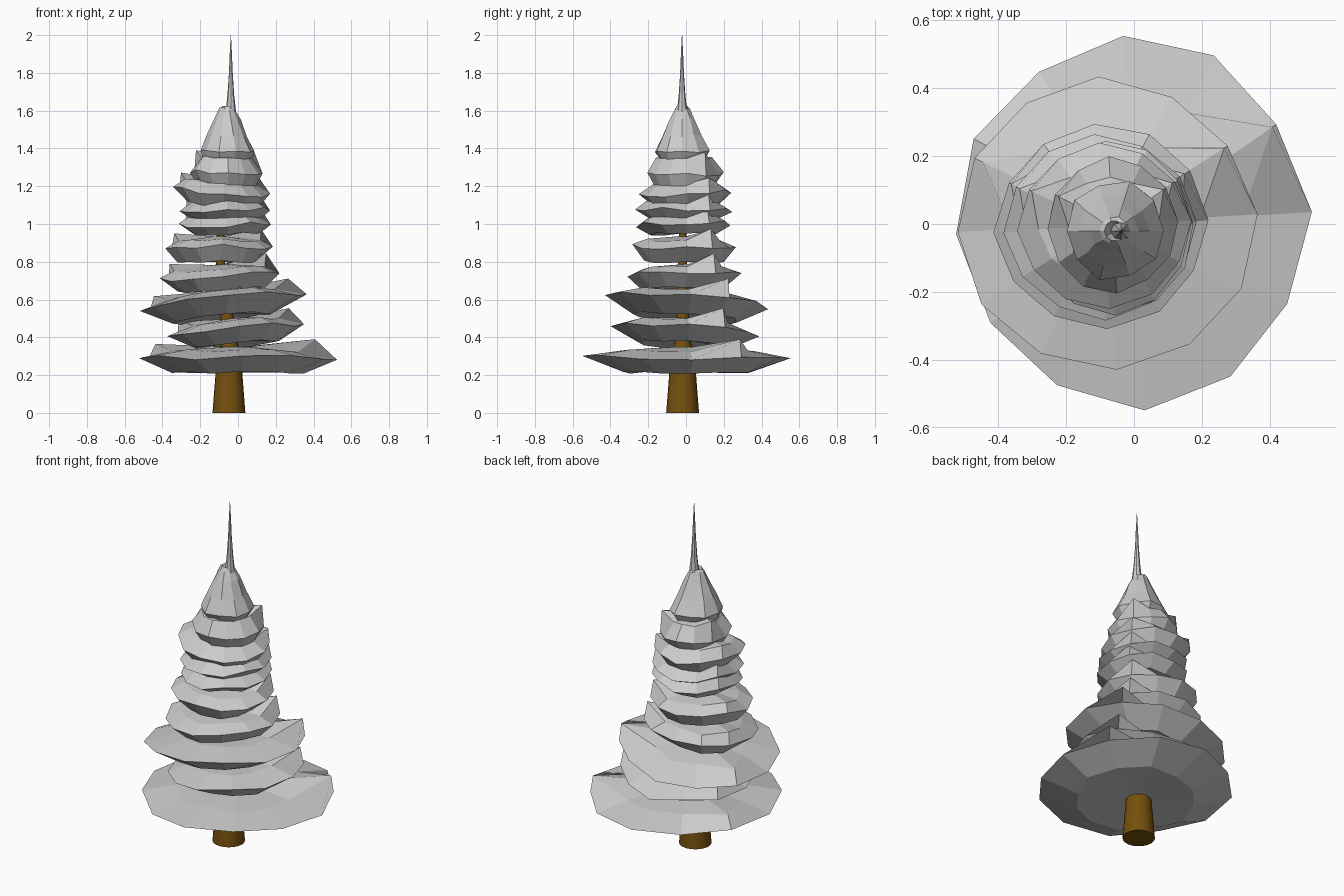
import bpy, bmesh, random
from math import sin, cos, pi

if "Cube" in bpy.data.objects:
    bpy.data.objects.remove(bpy.data.objects["Cube"])

random.seed(7)


def rings_to_object(name, rings, material=None):
    """Skin a stack of equal-sized vertex rings and cap both ends."""
    bm = bmesh.new()
    loops = [[bm.verts.new(p) for p in ring] for ring in rings]
    n = len(loops[0])
    for a, b in zip(loops, loops[1:]):
        for i in range(n):
            j = (i + 1) % n
            bm.faces.new((a[i], a[j], b[j], b[i]))
    bm.faces.new(loops[0][::-1])
    bm.faces.new(loops[-1])
    bmesh.ops.recalc_face_normals(bm, faces=bm.faces)
    mesh = bpy.data.meshes.new(name)
    bm.to_mesh(mesh)
    bm.free()
    obj = bpy.data.objects.new(name, mesh)
    bpy.context.collection.objects.link(obj)
    if material:
        mesh.materials.append(material)
    return obj


def circle(cx, cy, z, r, n, jitter=0.0):
    return [(cx + r * cos(2 * pi * i / n) * (1 + random.uniform(-jitter, jitter)),
             cy + r * sin(2 * pi * i / n) * (1 + random.uniform(-jitter, jitter)),
             z + random.uniform(-jitter, jitter) * 0.15) for i in range(n)]


# Brown trunk: thick foot, slender and slightly leaning above
brown = bpy.data.materials.new("bark_brown")
brown.diffuse_color = (0.18, 0.08, 0.004, 1)
brown.use_nodes = True
brown.node_tree.nodes["Principled BSDF"].inputs["Base Color"].default_value = brown.diffuse_color
trunk_path = [(-0.048, 0.0, 0.087), (-0.048, 0.22, 0.07), (-0.045, 0.37, 0.045),
              (-0.06, 0.52, 0.034), (-0.08, 0.66, 0.026), (-0.094, 0.81, 0.024),
              (-0.094, 0.95, 0.020), (-0.06, 1.2, 0.015), (-0.04, 1.5, 0.008)]
trunk = rings_to_object("trunk", [circle(x, -0.018, z, r, 20) for x, z, r in trunk_path], brown)
bpy.context.view_layer.objects.active = trunk
trunk.select_set(True)
bpy.ops.object.shade_smooth_by_angle()

# Branch tiers: x min/max, y min/max, then z at bottom, rim, top, and tilt in x and y
tiers = [
    (-0.525, 0.525, -0.55, 0.555, 0.215, 0.295, 0.35, 0.00, 0.00),
    (-0.375, 0.35, -0.40, 0.39, 0.36, 0.435, 0.50, 0.08, -0.04),
    (-0.52, 0.365, -0.43, 0.435, 0.50, 0.585, 0.65, 0.10, -0.06),
    (-0.415, 0.22, -0.31, 0.295, 0.655, 0.73, 0.785, 0.06, 0.03),
    (-0.385, 0.185, -0.285, 0.265, 0.80, 0.88, 0.935, 0.00, 0.00),
    (-0.315, 0.175, -0.265, 0.235, 0.95, 1.00, 1.06, 0.02, 0.02),
    (-0.31, 0.17, -0.27, 0.245, 1.03, 1.075, 1.14, 0.00, 0.00),
    (-0.345, 0.17, -0.25, 0.24, 1.10, 1.17, 1.24, -0.07, 0.02),
    (-0.255, 0.13, -0.205, 0.20, 1.18, 1.27, 1.37, -0.03, 0.00),
]
SIDES = 12
for k, (x0, x1, y0, y1, zb, zr, zt, tx, ty) in enumerate(tiers):
    cx, cy, rx, ry = (x0 + x1) / 2, (y0 + y1) / 2, (x1 - x0) / 2, (y1 - y0) / 2
    wave = [random.uniform(-0.014, 0.014) for _ in range(SIDES)]
    shoulder = 0.62 if k < 3 else 0.72
    rings = []
    # under-centre, underside, rim, upper shoulder, top centre
    for part, (f, z) in enumerate(((0.12, zb + 0.02), (shoulder, zb), (1.0, zr),
                                   (shoulder, zt - 0.02), (0.12, zt))):
        ring = []
        for i in range(SIDES):
            a = 2 * pi * i / SIDES + 0.06
            g, lift = f, 0
            if part == 2:
                g *= 1 if i % 3 == 0 else random.uniform(0.95, 1.01)
                lift = wave[i]
            elif part in (1, 3):
                g *= random.uniform(0.92, 1.08)
                lift = wave[i] * 0.5
            # steep lifted corners where the branch whorl ends, at the back
            if part == 3 and i in (1, 5):
                g = 0.93
                lift = 0.06 if i == 1 and k < 5 else 0.035
            dx, dy = rx * g * cos(a), ry * g * sin(a)
            ring.append((cx + dx, cy + dy, z + tx * dx + ty * dy + lift))
        rings.append(ring)
    rings_to_object(f"branch_tier_{k + 1}", rings)

# Bell-shaped crown tier with a ragged collar
crown = [(1.35, 0.05), (1.335, 0.12), (1.385, 0.145), (1.47, 0.105),
         (1.55, 0.07), (1.61, 0.042), (1.62, 0.03), (1.57, 0.012)]
rings_to_object("crown", [circle(-0.058, -0.02, z, r, 10, 0.06) for z, r in crown])

# Thin pointed tip
spike = [(1.50, 0.04), (1.60, 0.027), (1.68, 0.018), (1.80, 0.010), (1.90, 0.006), (2.0, 0.001)]
rings_to_object("tip", [circle(-0.038, -0.021, z, r, 8) for z, r in spike])
